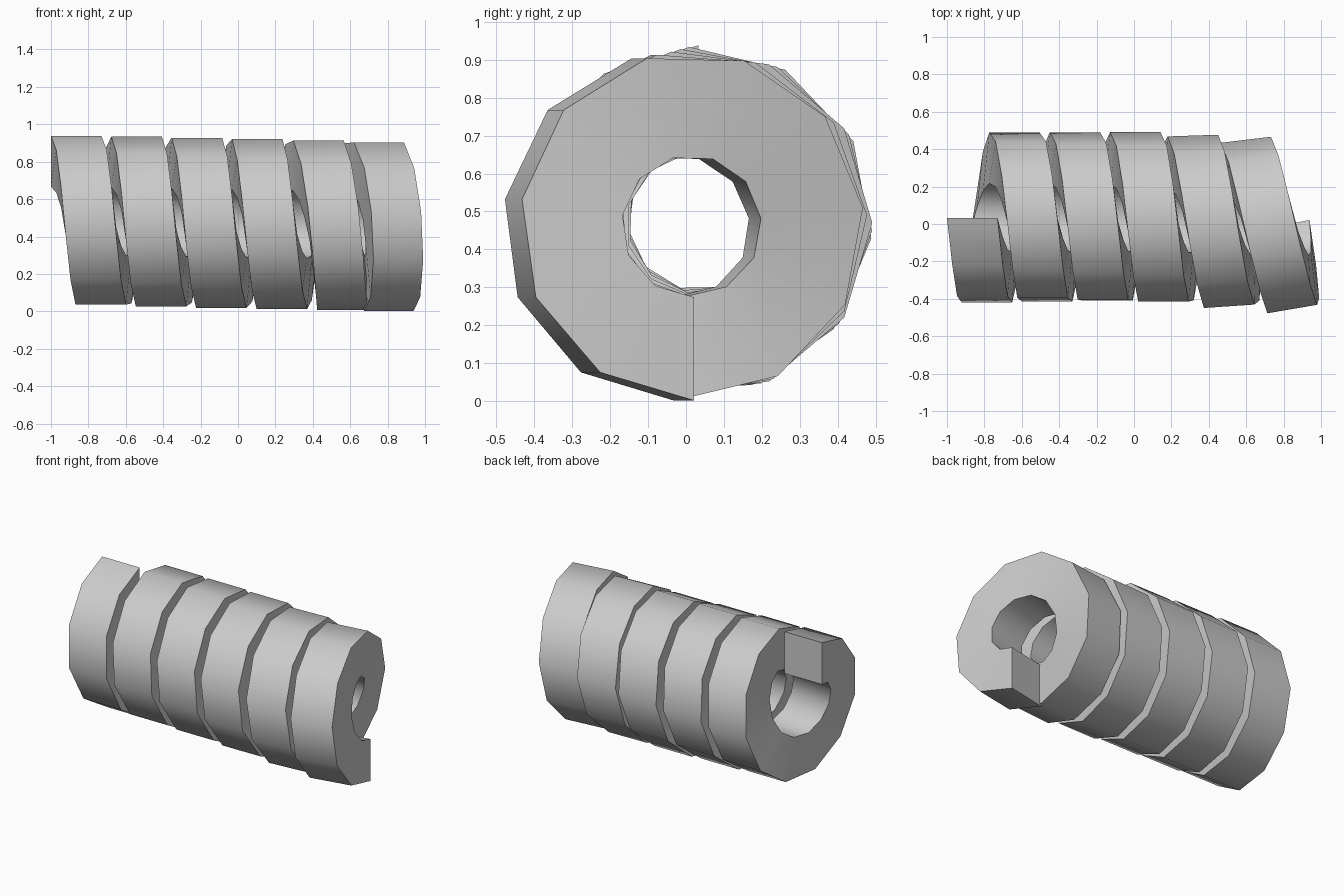
import bpy, bmesh
from math import sin, cos, pi, radians

if "Cube" in bpy.data.objects:
    bpy.data.objects.remove(bpy.data.objects["Cube"])

TURNS, SEGS = 5.5, 60
R_OUT, R_IN, WIDTH, PITCH = 0.458, 0.186, 0.27, 0.32


def clamp(v):
    return max(0.0, min(1.0, v))


def section(t):
    """Four corners of the square wire after t turns, starting at the top."""
    a = 2 * pi * t
    tilt = 0.2 * clamp((t - 3) / 2.5) ** 1.5          # last coils lean sideways
    cx = -1.008 + PITCH * t - 0.07 * clamp((t - 4.75) / 0.75) ** 2 + 0.008 * cos(a)
    cy = 0.033 - 0.065 * clamp((t - 3) / 2.25)
    cz = 0.48 - 0.0037 * t
    pts = []
    for r, u in ((R_OUT, 0), (R_OUT, WIDTH), (R_IN, WIDTH), (R_IN, 0)):
        side = -r * sin(a)
        pts.append((cx + u * cos(tilt) - side * sin(tilt),
                    cy + u * sin(tilt) + side * cos(tilt),
                    cz + r * cos(a)))
    return pts


# coil spring: square section swept along the helix
bm = bmesh.new()
rings = [[bm.verts.new(p) for p in section(TURNS * i / SEGS)] for i in range(SEGS + 1)]
for r0, r1 in zip(rings, rings[1:]):
    for k in range(4):
        n = (k + 1) % 4
        bm.faces.new((r0[k], r0[n], r1[n], r1[k]))
# end caps
bm.faces.new(rings[0])
bm.faces.new(rings[-1])
bmesh.ops.recalc_face_normals(bm, faces=bm.faces)

mesh = bpy.data.meshes.new("coil_spring")
bm.to_mesh(mesh)
bm.free()
spring = bpy.data.objects.new("coil_spring", mesh)
bpy.context.collection.objects.link(spring)
bpy.context.view_layer.objects.active = spring
spring.select_set(True)
bpy.ops.object.shade_smooth_by_angle(angle=radians(40))
